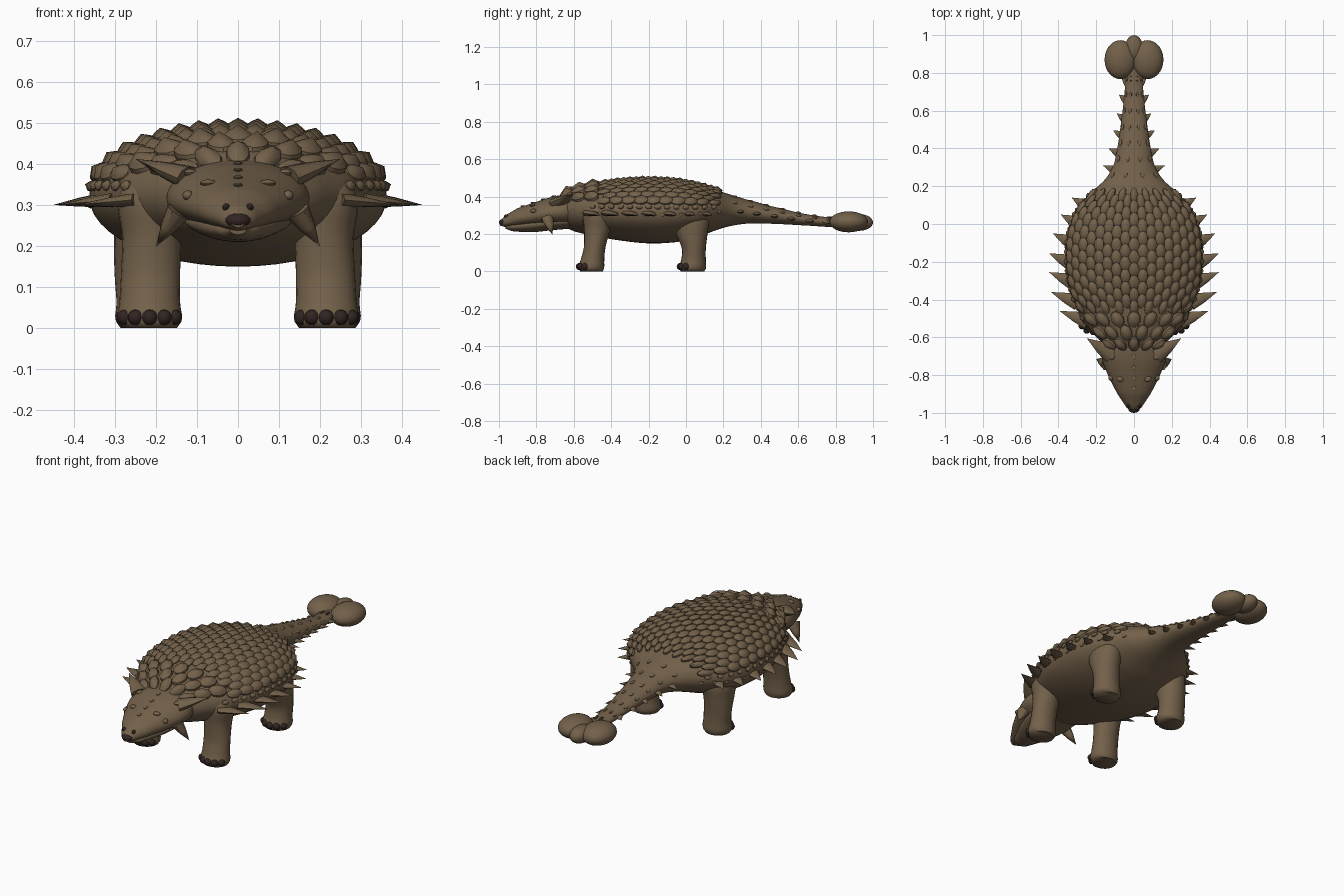
import bpy, bmesh, math
from math import sin, cos, pi
from mathutils import Vector, Matrix

if "Cube" in bpy.data.objects:
    bpy.data.objects.remove(bpy.data.objects["Cube"])


def material(name, rgb):
    m = bpy.data.materials.new(name)
    m.use_nodes = True
    m.diffuse_color = (*rgb, 1)
    m.node_tree.nodes["Principled BSDF"].inputs["Base Color"].default_value = (*rgb, 1)
    return m


HIDE = material("brown hide", (0.17, 0.118, 0.068))
HORN = material("dark horn", (0.03, 0.018, 0.016))


def finish(name, bm, mat=HIDE, angle=40):
    bmesh.ops.recalc_face_normals(bm, faces=bm.faces)
    mesh = bpy.data.meshes.new(name)
    bm.to_mesh(mesh)
    bm.free()
    mesh.materials.append(mat)
    ob = bpy.data.objects.new(name, mesh)
    bpy.context.collection.objects.link(ob)
    bpy.ops.object.select_all(action='DESELECT')
    ob.select_set(True)
    bpy.context.view_layer.objects.active = ob
    bpy.ops.object.shade_smooth_by_angle(angle=math.radians(angle))
    return ob


def spline(stations, v):
    """Smoothly interpolate the stations, whose first column is the position v."""
    n = len(stations)
    i = max([k for k in range(n - 1) if stations[k][0] <= v] or [0])
    p = [Vector(stations[min(max(k, 0), n - 1)][1:]) for k in range(i - 1, i + 3)]
    a, b = stations[i][0], stations[i + 1][0]
    t = min(max((v - a) / (b - a), 0), 1)
    return 0.5 * (2 * p[1] + (p[2] - p[0]) * t + (2 * p[0] - 5 * p[1] + 4 * p[2] - p[3]) * t * t
                  + (3 * p[1] - p[0] - 3 * p[2] + p[3]) * t ** 3)


def loft(bm, stations, point, steps=40, seg=32):
    """Skin rings of point(v, angle) along the stations and cap both ends."""
    a, b = stations[0][0], stations[-1][0]
    rings = []
    for k in range(steps + 1):
        v = a + (b - a) * k / steps
        rings.append([bm.verts.new(point(v, 2 * pi * j / seg)) for j in range(seg)])
    for r, s in zip(rings, rings[1:]):
        for j in range(seg):
            bm.faces.new((r[j], r[j - 1], s[j - 1], s[j]))
    bm.faces.new(rings[0])
    bm.faces.new(rings[-1])


def shell(stations, middle=0.5):
    """Surface function for stations of (y, half width, bottom, top)."""
    def point(y, t):
        w, lo, hi = spline(stations, y)
        c = lo + (hi - lo) * middle
        return Vector((w * sin(t), y, c + cos(t) * (hi - c if cos(t) > 0 else c - lo)))
    return point


def ball(bm, centre, size, seg=16):
    m = Matrix.Translation(centre) @ Matrix.Diagonal((*size, 1))
    bmesh.ops.create_uvsphere(bm, u_segments=seg, v_segments=seg // 2 + 2, radius=1, matrix=m)


def spike(bm, base, tip, wide, thin, side=1, seg=10):
    """Flattened cone whose thin direction is closest to vertical."""
    base, tip = [Vector((p[0] * side, p[1], p[2])) for p in (base, tip)]
    d = (tip - base).normalized()
    u = d.cross(Vector((0, 0, 1))).normalized()
    n = u.cross(d)
    rings = []
    for f, s in ((0, 1), (0.45, 0.64)):
        c = base.lerp(tip, f)
        rings.append([bm.verts.new(c + s * (u * wide * cos(2 * pi * j / seg) + n * thin * sin(2 * pi * j / seg)))
                      for j in range(seg)])
    end = bm.verts.new(tip)
    bm.faces.new(rings[0])
    for j in range(seg):
        bm.faces.new((rings[0][j - 1], rings[0][j], rings[1][j], rings[1][j - 1]))
        bm.faces.new((rings[1][j - 1], rings[1][j], end))


# Torso and tail
TRUNK = [(-0.68, 0.12, 0.25, 0.40), (-0.6, 0.20, 0.215, 0.44), (-0.5, 0.275, 0.19, 0.462),
         (-0.35, 0.34, 0.165, 0.482), (-0.2, 0.362, 0.15, 0.49), (-0.05, 0.352, 0.157, 0.482),
         (0.07, 0.31, 0.185, 0.46), (0.16, 0.235, 0.22, 0.435), (0.24, 0.15, 0.243, 0.41),
         (0.32, 0.105, 0.255, 0.385), (0.45, 0.08, 0.255, 0.35), (0.65, 0.055, 0.245, 0.305),
         (0.82, 0.042, 0.235, 0.285)]
trunk = shell(TRUNK, 0.5)
bm = bmesh.new()
loft(bm, TRUNK, trunk, 90, 48)
finish("body_and_tail", bm)

# Tail club
bm = bmesh.new()
for s in (-1, 1):
    ball(bm, (s * 0.072, 0.87, 0.265), (0.084, 0.103, 0.056), 28)
ball(bm, (0, 0.925, 0.262), (0.05, 0.075, 0.045), 24)
finish("tail_club", bm)

# Head and lower jaw
HEAD = [(-0.995, 0.014, 0.245, 0.268), (-0.97, 0.042, 0.238, 0.298), (-0.9, 0.088, 0.238, 0.338),
        (-0.8, 0.138, 0.24, 0.372), (-0.7, 0.172, 0.24, 0.402), (-0.63, 0.165, 0.24, 0.41), (-0.55, 0.12, 0.25, 0.40)]
JAW = [(-0.965, 0.02, 0.228, 0.25), (-0.93, 0.05, 0.215, 0.262), (-0.82, 0.098, 0.21, 0.29),
       (-0.7, 0.13, 0.222, 0.30), (-0.58, 0.12, 0.23, 0.31)]
head = shell(HEAD, 0.46)
for name, stations, fn in (("head", HEAD, head), ("lower_jaw", JAW, shell(JAW))):
    bm = bmesh.new()
    loft(bm, stations, fn, 36, 36)
    finish(name, bm)

# Beak tip and nostrils
bm = bmesh.new()
ball(bm, (0, -0.978, 0.262), (0.031, 0.022, 0.018))
for s in (-1, 1):
    ball(bm, (s * 0.029, -0.962, 0.294), (0.009, 0.012, 0.01), 10)
finish("beak_and_nostrils", bm, HORN)

# Eyes and knobs on the head
bm = bmesh.new()
for s in (-1, 1):
    ball(bm, head(-0.815, s * 1.2), (0.013, 0.016, 0.012), 12)
    ball(bm, head(-0.82, s * 0.6), (0.02, 0.016, 0.008), 12)
    ball(bm, head(-0.70, s * 0.75), (0.018, 0.02, 0.009), 12)
for k in range(4):
    ball(bm, head(-0.87 + k * 0.055, 0), (0.012, 0.016, 0.005), 10)
finish("eyes_and_head_knobs", bm)

# Horns at the back of the head and below the cheeks
bm = bmesh.new()
for s in (-1, 1):
    spike(bm, (0.12, -0.69, 0.365), (0.25, -0.605, 0.412), 0.05, 0.03, s)
    spike(bm, (0.145, -0.74, 0.285), (0.2, -0.715, 0.198), 0.036, 0.03, s)
finish("head_horns", bm)

# Legs as lofted columns: height, centre x, centre y, radius x, radius y
FRONT = [(0.0, 0.215, -0.505, 0.066, 0.06), (0.02, 0.215, -0.507, 0.079, 0.07), (0.06, 0.215, -0.5, 0.074, 0.063),
         (0.13, 0.213, -0.488, 0.072, 0.058), (0.22, 0.21, -0.475, 0.072, 0.07), (0.32, 0.215, -0.465, 0.077, 0.085),
         (0.41, 0.2, -0.45, 0.05, 0.06)]
HIND = [(0.0, 0.22, 0.035, 0.066, 0.063), (0.02, 0.22, 0.035, 0.079, 0.073), (0.06, 0.222, 0.04, 0.074, 0.066),
        (0.12, 0.226, 0.042, 0.074, 0.064), (0.2, 0.225, 0.03, 0.077, 0.085), (0.29, 0.21, 0.015, 0.085, 0.11),
        (0.38, 0.17, 0.01, 0.06, 0.08)]
for side, s in (("left", 1), ("right", -1)):
    for end, stations in (("front", FRONT), ("hind", HIND)):
        def column(z, t):
            x, y, rx, ry = spline(stations, z)
            return (s * (x + rx * cos(t)), y + ry * sin(t), z)
        bm = bmesh.new()
        loft(bm, stations, column, 26, 24)
        finish(f"{end}_leg_{side}", bm, angle=60)
        # Toenails fan round the front of the foot
        x, y, rx, ry = stations[1][1:]
        bm = bmesh.new()
        for k in range(5):
            a = -pi / 2 + (k - 2) * 0.52
            ball(bm, (s * (x + rx * 0.88 * cos(a)), y + ry * 0.9 * sin(a), 0.026), (0.019, 0.019, 0.019), 12)
        finish(f"{end}_toenails_{side}", bm, HORN)


def scute(bm, y, t, half_w, half_l, height, seg=10):
    """Keeled oval plate on the trunk, with a raised peak near the rear."""
    p = trunk(y, t)
    along = (trunk(y + 0.01, t) - trunk(y - 0.01, t)).normalized()
    across = (trunk(y, t + 0.02) - trunk(y, t - 0.02)).normalized()
    up = across.cross(along).normalized()
    if up.dot(p - Vector((0, y, 0.3))) < 0:
        up = -up
    rings = []
    for size, h in ((1, -0.006), (0.93, height * 0.35), (0.6, height * 0.7)):
        ring = []
        for j in range(seg):
            a = 2 * pi * j / seg
            u, v = half_w * size * sin(a), half_l * size * cos(a)
            ring.append(bm.verts.new(p + across * u + along * v + up * (h + 0.09 * v * (h > 0))))
        rings.append(ring)
    peak = bm.verts.new(p + along * half_l * 0.25 + up * height * 1.25)
    for r, q in zip(rings, rings[1:]):
        for j in range(seg):
            bm.faces.new((r[j - 1], r[j], q[j], q[j - 1]))
    for j in range(seg):
        bm.faces.new((rings[-1][j - 1], rings[-1][j], peak))


# Columns of back scutes, evenly spaced round the arch of the back
columns = [0.0]
while columns[-1] < 1.17:
    t = columns[-1]
    columns.append(t + 0.047 / math.hypot(0.36 * cos(t), 0.17 * sin(t)))
bm = bmesh.new()
for i, t in enumerate(columns):
    for s in ((1, -1) if i else (1,)):
        for k in range(10):
            y = -0.44 + 0.066 * k + (0.033 if i % 2 else 0)
            if y < 0.185:
                fit = min(1, trunk(y, pi / 2).x / 0.35)
                scute(bm, y, s * t, 0.029 * fit, 0.042, 0.018)
finish("back_scutes", bm, angle=35)

# Collar plates over the neck
bm = bmesh.new()
for row, (y, n, w) in enumerate(((-0.635, 5, 0.03), (-0.575, 6, 0.034), (-0.505, 7, 0.037))):
    for k in range(n):
        scute(bm, y, (k - (n - 1) / 2) * 2.3 / n, w, 0.047, 0.027)
finish("neck_plates", bm, angle=35)

# Small studs along the flanks, and rows down the tail
bm = bmesh.new()
for s in (-1, 1):
    for k in range(14):
        scute(bm, -0.5 + 0.05 * k, s * 1.42, 0.014, 0.019, 0.012)
        scute(bm, -0.475 + 0.05 * k, s * 1.68, 0.01, 0.014, 0.008)
    for k in range(7):
        for t in (0.35, 1.0):
            scute(bm, 0.26 + 0.085 * k, s * t, 0.012 - 0.001 * k, 0.018, 0.007)
finish("flank_and_tail_studs", bm, angle=35)

# Flat spikes along the flanks and tail, sweeping backwards
bm = bmesh.new()
for s in (-1, 1):
    for x, y in ((0.395, -0.46), (0.44, -0.36), (0.45, -0.255), (0.45, -0.155),
                 (0.43, -0.05), (0.388, 0.05), (0.33, 0.14)):
        reach = 0.15 - 0.09 * (y + 0.46)
        spike(bm, (x - reach, y - 0.055, 0.312), (x, y, 0.3), 0.043, 0.018, s)
    for x, y in ((0.165, 0.31), (0.135, 0.4), (0.11, 0.495), (0.092, 0.585), (0.08, 0.685), (0.066, 0.775)):
        z = trunk(y, pi / 2).z
        spike(bm, (x * 0.52, y - 0.03, z), (x, y, z - 0.005), 0.034 - 0.016 * y, 0.013, s)
finish("side_spikes", bm)
